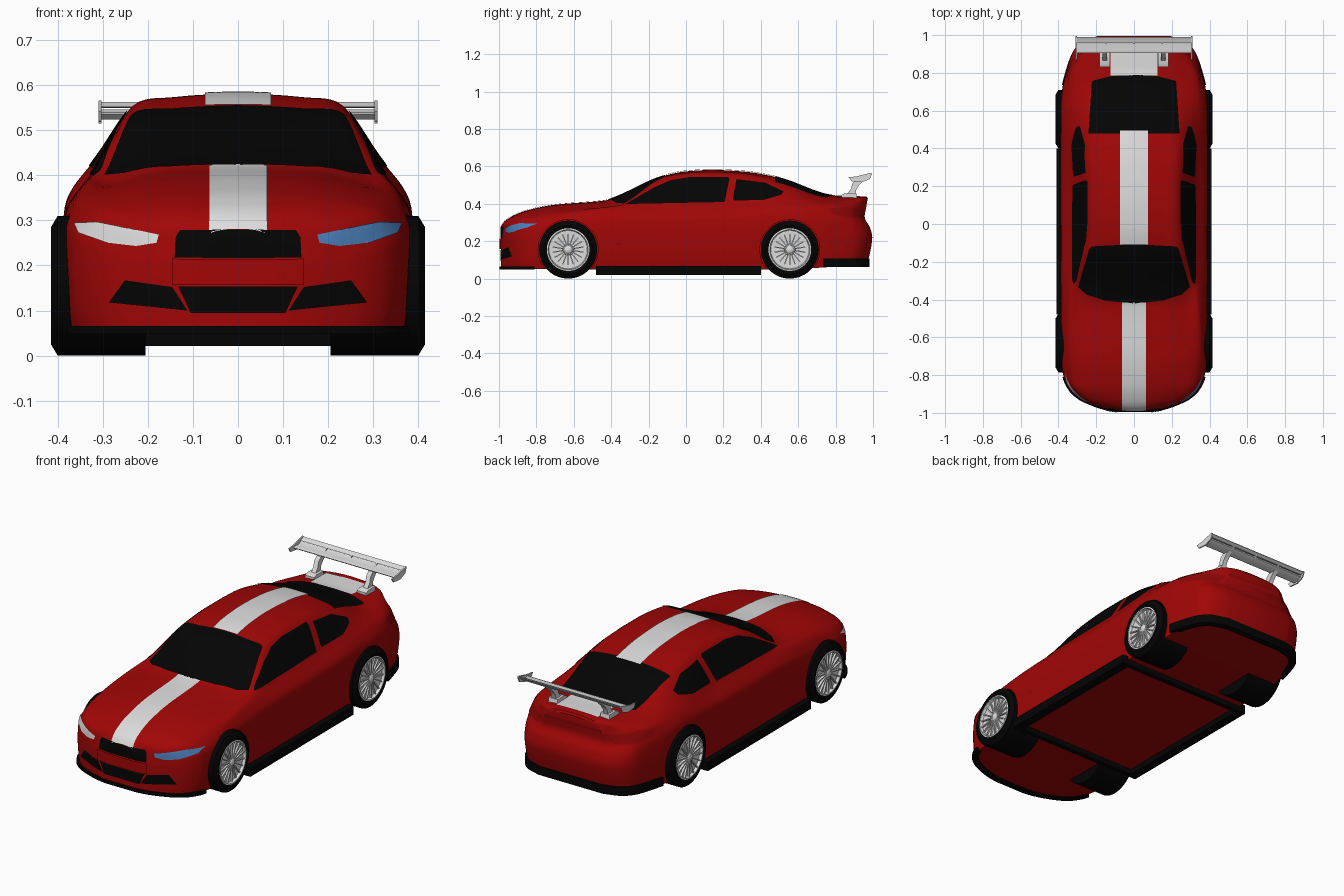
import bpy, bmesh, math
from mathutils import Vector, Matrix
from mathutils.bvhtree import BVHTree

if "Cube" in bpy.data.objects:
    bpy.data.objects.remove(bpy.data.objects["Cube"])


def material(name, rgb):
    m = bpy.data.materials.new(name)
    m.diffuse_color = (*rgb, 1)
    m.use_nodes = True
    m.node_tree.nodes["Principled BSDF"].inputs["Base Color"].default_value = m.diffuse_color
    return m


RED = material("red_paint", (.36, .0018, .0018))
DARK_RED = material("dark_red", (.27, .0015, .0015))
BLACK = material("black", (.0012, .0012, .0012))
GREY = material("light_grey", (.72, .72, .72))
BLUE = material("blue_lamp", (.07, .22, .5))


def finish(bm, name, mat, smooth=True, recalc=True):
    if recalc:
        bmesh.ops.recalc_face_normals(bm, faces=bm.faces)
    me = bpy.data.meshes.new(name)
    bm.to_mesh(me)
    bm.free()
    me.materials.append(mat)
    ob = bpy.data.objects.new(name, me)
    bpy.context.collection.objects.link(ob)
    if smooth:
        shade(ob)
    return ob


def shade(ob):
    bpy.ops.object.select_all(action='DESELECT')
    ob.select_set(True)
    bpy.context.view_layer.objects.active = ob
    bpy.ops.object.shade_smooth_by_angle(angle=math.radians(35))


def curve(*keys):
    """Monotone cubic curve through (position, value) keys."""
    xs, vs = zip(*keys)
    d = [(vs[i+1]-vs[i])/(xs[i+1]-xs[i]) for i in range(len(xs)-1)]
    t = [d[0]] + [2*a*b/(a+b) if a*b > 0 else 0 for a, b in zip(d, d[1:])] + [d[-1]]

    def f(x):
        x = min(max(x, xs[0]), xs[-1])
        i = max(k for k in range(len(d)) if xs[k] <= x)
        h = xs[i+1]-xs[i]
        s = (x-xs[i])/h
        return ((1+2*s)*(1-s)**2*vs[i] + s*(1-s)**2*h*t[i]
                + s*s*(3-2*s)*vs[i+1] + s*s*(s-1)*h*t[i+1])
    return f


# Body shape: half width, top line, roof/hood edge, belt and shoulder along y
W = curve((-.99, .09), (-.982, .14), (-.965, .2), (-.925, .29), (-.88, .34), (-.82, .37), (-.7, .388),
          (.6, .39), (.714, .38), (.8, .36), (.88, .33), (.93, .28), (.96, .19))
ZT = curve((-.99, .275), (-.97, .305), (-.93, .333), (-.85, .365), (-.7, .395), (-.43, .418),
           (-.38, .435), (-.12, .549), (0, .573), (.14, .581), (.3, .573), (.49, .541),
           (.77, .447), (.83, .44), (.95, .44), (.96, .43))
ZR = curve((-.99, .265), (-.97, .293), (-.93, .318), (-.85, .345), (-.7, .37), (-.43, .38),
           (-.34, .398), (-.12, .53), (.1, .553), (.3, .545), (.49, .507), (.77, .427),
           (.95, .425), (.96, .41))
WR = curve((-.99, .055), (-.94, .17), (-.85, .24), (-.43, .29), (-.34, .292), (-.12, .242),
           (.1, .235), (.3, .24), (.49, .245), (.77, .235), (.92, .2), (.96, .13))
WC = curve((-.99, .075), (-.94, .235), (-.85, .315), (-.6, .345), (-.34, .335), (-.1, .325),
           (.2, .325), (.5, .342), (.75, .33), (.88, .28), (.96, .17))
ZC = curve((-.99, .25), (-.94, .29), (-.85, .322), (-.6, .357), (-.34, .387), (0, .405),
           (.5, .405), (.75, .395), (.96, .38))
ZS = curve((-.99, .2), (-.94, .24), (-.85, .28), (-.6, .315), (-.3, .335), (.2, .34),
           (.55, .355), (.8, .34), (.96, .31))
ZB = curve((-.99, .055), (-.5, .05), (.5, .05), (.96, .075))
REAR = curve((.05, .005), (.1, .015), (.17, .03), (.22, .036), (.27, .025), (.33, -.005),
             (.38, .003), (.43, .012))


def warp(y, z):
    s = min(max((y-.8)/.16, 0), 1)
    return y + REAR(z)*s*s*(3-2*s)


def half_section(y):
    w, zb, zs, zr, zt = W(y), ZB(y), ZS(y), ZR(y), ZT(y)
    p = [(w*f, zb+(zs-zb)*k) for f, k in ((.96, 0), (.985, .2), (1, .55), (.992, .85), (.965, 1))]
    p += [(WC(y), ZC(y)), (WR(y), zr), (WR(y)*.6, zr+(zt-zr)*.74), (0, zt)]
    p = [Vector(q) for q in p]
    ext = [p[0]*2-p[1]] + p + [Vector((-p[-2].x, p[-2].y))]
    out = []
    for i in range(len(p)-1):
        a, b, c, d = ext[i:i+4]
        t1, t2 = (c-a)*.5, (d-b)*.5
        lim = (c-b).length*1.1          # limit tangents so short spans do not bulge
        t1, t2 = (t*min(1, lim/max(t.length, 1e-9)) for t in (t1, t2))
        for k in range(5):
            s = k/5
            out.append((1+2*s)*(1-s)**2*b + s*(1-s)**2*t1 + s*s*(3-2*s)*c + s*s*(s-1)*t2)
    return out + [p[-1]]


# Car body loft
bm = bmesh.new()
rings = []
for k in range(131):
    u = k/65-1
    y = -.015+.975*(.5*u+.5*math.sin(math.pi/2*u))
    h = half_section(y)
    ring = [(q.x, q.y) for q in h] + [(-q.x, q.y) for q in h[-2::-1]]
    rings.append([bm.verts.new((x, warp(y, z), z)) for x, z in ring])
m = len(rings[0])
for a, b in zip(rings, rings[1:]):
    for i in range(m):
        j = (i+1) % m
        bm.faces.new((a[i], a[j], b[j], b[i]))
for r in (rings[0], rings[-1]):
    for i in range(m//2-1):
        bm.faces.new((r[i], r[i+1], r[m-2-i], r[m-1-i]))
    bm.faces.new((r[m//2-1], r[m//2], r[m//2+1]))
bmesh.ops.recalc_face_normals(bm, faces=bm.faces)
TREE = BVHTree.FromBMesh(bm)
body = finish(bm, "car_body", RED, smooth=False)

# Wheel wells cut from the body
WHEELS = [(s, y) for s in (-1, 1) for y in (-.63, .555)]
bm = bmesh.new()
for s, y in WHEELS:
    bmesh.ops.create_cone(bm, cap_ends=True, segments=48, radius1=.16, radius2=.16, depth=.3,
                          matrix=Matrix.Translation((s*.345, y, .155)) @ Matrix.Rotation(math.pi/2, 4, 'Y'))
cutter = finish(bm, "wheel_well_cutter", RED, smooth=False)
cutter.hide_render = True
mod = body.modifiers.new("wells", 'BOOLEAN')
mod.operation, mod.object, mod.solver = 'DIFFERENCE', cutter, 'EXACT'
bpy.context.view_layer.objects.active = body
bpy.ops.object.modifier_apply(modifier="wells")
bpy.data.objects.remove(cutter)
shade(body)

VIEWS = {'top': (lambda u, v: (u, v, 2), (0, 0, -1)), 'front': (lambda u, v: (u, -2, v), (0, 1, 0)),
         'back': (lambda u, v: (u, 2, v), (0, -1, 0)), 'right': (lambda u, v: (2, u, v), (-1, 0, 0)),
         'left': (lambda u, v: (-2, u, v), (1, 0, 0))}


def plate(name, poly, view, mat, step=.012, lift=.003):
    """Thin plate: convex outline projected onto the body."""
    if sum(a[0]*b[1]-b[0]*a[1] for a, b in zip(poly, poly[1:]+poly[:1])) < 0:
        poly = poly[::-1]
    us, vs = zip(*poly)
    du, dv = max(us)-min(us), max(vs)-min(vs)
    bm = bmesh.new()
    bmesh.ops.create_grid(bm, x_segments=int(du/step)+2, y_segments=int(dv/step)+2, size=.5,
                          matrix=Matrix.Translation(((max(us)+min(us))/2, (max(vs)+min(vs))/2, 0))
                          @ Matrix.Diagonal((du, dv, 1, 1)))
    for a, b in zip(poly, poly[1:]+poly[:1]):
        bmesh.ops.bisect_plane(bm, geom=bm.verts[:]+bm.edges[:]+bm.faces[:], dist=1e-6,
                               plane_co=(*a, 0), plane_no=(b[1]-a[1], a[0]-b[0], 0), clear_outer=True)
    origin, ray = VIEWS[view]
    for v in bm.verts:
        o = Vector(origin(v.co.x, v.co.y))
        hit, n, _, _ = TREE.ray_cast(o, Vector(ray))
        if hit is None:
            hit, n, _, _ = TREE.find_nearest(o+Vector(ray)*1.2)
        v.co = hit+n*lift
    if view in ('back', 'left'):
        bmesh.ops.reverse_faces(bm, faces=bm.faces)
    return finish(bm, name, mat, recalc=False)


def sym(half):
    return half + [(-u, v) for u, v in half[::-1] if u]


def rect(w, v0, v1):
    return [(-w, v0), (w, v0), (w, v1), (-w, v1)]


# Glass
plate("windshield", sym([(0, -.42), (.15, -.405), (.25, -.373), (.296, -.333), (.235, -.13), (.222, -.118), (0, -.106)]), 'top', BLACK)
plate("rear_window", sym([(.24, .478), (.222, .757), (.12, .783), (0, .79)]), 'top', BLACK)
for side in ('left', 'right'):
    plate(side+"_door_window", [(-.32, .397), (-.168, .488), (-.08, .525), (.02, .541), (.225, .541), (.232, .53), (.206, .408)], side, BLACK)
    plate(side+"_quarter_window", [(.25, .424), (.255, .415), (.42, .42), (.51, .447), (.52, .465), (.42, .512), (.27, .53)], side, BLACK)
    plate(side+"_fender_vent", [(-.4, .188), (-.36, .18), (-.34, .183), (-.35, .19)], side, DARK_RED)
    plate(side+"_tail_light", [(.76, .375), (.79, .342), (.86, .327), (.94, .325), (.955, .37), (.85, .382)], side, DARK_RED, step=.008)

# Stripes
plate("hood_stripe", rect(.064, -.987, -.415), 'top', GREY, step=.008)
plate("roof_stripe", rect(.073, -.107, .494), 'top', GREY, lift=.005)
plate("trunk_stripe", rect(.125, .787, .93), 'top', GREY)

# Front face details
plate("upper_grille", sym([(.128, .278), (.138, .262), (.14, .217)]), 'front', BLACK)
plate("lower_grille", sym([(.132, .153), (.105, .095)]), 'front', BLACK)
LAMP = ((.175, .268), (.18, .25), (.225, .243), (.29, .25), (.352, .272), (.362, .293), (.313, .296), (.247, .283))
for s, name, mat in ((1, "right", BLUE), (-1, "left", GREY)):
    plate(name+"_headlight", [(s*u, v) for u, v in LAMP], 'front', mat, step=.006)
    plate(name+"_intake", [(s*u, v) for u, v in ((.25, .167), (.145, .152), (.112, .1), (.285, .118))], 'front', BLACK, step=.008)


def box(bm, x0, x1, y0, y1, z0, z1, rot=Matrix()):
    bmesh.ops.create_cube(bm, size=1, matrix=rot @ Matrix.Translation(((x0+x1)/2, (y0+y1)/2, (z0+z1)/2))
                          @ Matrix.Diagonal((x1-x0, y1-y0, z1-z0, 1)))


def lip(name, y0, y1, z0, z1, out):
    """Bumper strip following the plan outline of one end of the body."""
    n, d = 24, math.copysign(1, y1-y0)
    half = []
    for k in range(n+1):
        t = 1-(1-k/n)**2
        y = y0+(y1-y0)*t
        half.append((W(y), warp(y, z1), t))
    bm = bmesh.new()
    loops = []
    for s, path in ((1, half), (-1, half[::-1])):
        for x, y, t in path:
            o, i = (s*(x+out*(1-.5*t)), y+d*out*t), (s*x*.92, y-d*.03*t)
            loops.append([bm.verts.new((*p, z)) for p, z in ((o, z0), (o, z1), (i, z1), (i, z0))])
    for a, b in zip(loops, loops[1:]):
        for i in range(4):
            bm.faces.new((a[i], a[i-1], b[i-1], b[i]))
    bm.faces.new(loops[0])
    bm.faces.new(loops[-1])
    finish(bm, name, BLACK)


lip("front_splitter", -.81, -.99, .048, .066, .006)
lip("rear_diffuser", .735, .96, .062, .108, .005)

# Plate panel between the grilles, curved with the nose
plate("plate_panel", rect(.145, .157, .214), 'front', RED, lift=.008)

# Side skirts and cross bars framing the floor
bm = bmesh.new()
for s in (-1, 1):
    box(bm, s*.385-.025, s*.385+.025, -.48, .4, .02, .068)
for y in (-.48, .375):
    box(bm, -.37, .37, y, y+.025, .021, .06)
finish(bm, "side_skirts", BLACK, smooth=False)


def lathe(name, profile, s, y, mat):
    bm = bmesh.new()
    vs = [bm.verts.new((s*x, y, .155+r)) for x, r in profile]
    es = [bm.edges.new(p) for p in zip(vs, vs[1:])]
    bmesh.ops.spin(bm, geom=vs+es, cent=(0, y, .155), axis=(1, 0, 0), angle=math.tau, steps=48)
    bmesh.ops.remove_doubles(bm, verts=bm.verts, dist=1e-5)
    finish(bm, name, mat)


# Wheels: tyre, dished rim and thin spokes
for s, y in WHEELS:
    tag = ("front" if y < 0 else "rear") + ("_right" if s > 0 else "_left")
    lathe(tag+"_tyre", [(.205, 0), (.205, .155), (.4, .155), (.415, .13), (.41, .114), (.38, .112), (.38, 0)], s, y, BLACK)
    lathe(tag+"_rim", [(.382, 0), (.382, .114), (.412, .114), (.414, .107), (.4, .102), (.396, .03), (.403, .025), (.412, .015), (.414, 0)], s, y, GREY)
    bm = bmesh.new()
    for k in range(18):
        rot = Matrix.Translation((s*.4, y, .155)) @ Matrix.Rotation(math.tau*k/18, 4, 'X')
        box(bm, -.01, .007, -.003, .003, .018, .107, rot)
    finish(bm, tag+"_spokes", GREY, smooth=False)


def prism(name, profile, x0, x1, mat):
    bm = bmesh.new()
    f = bm.faces.new([bm.verts.new((x0, y, z)) for y, z in profile])
    g = bmesh.ops.extrude_face_region(bm, geom=[f])["geom"]
    bmesh.ops.translate(bm, vec=(x1-x0, 0, 0), verts=[v for v in g if isinstance(v, bmesh.types.BMVert)])
    finish(bm, name, mat)


# Rear wing
prism("wing_blade", [(.905, .535), (.92, .54), (.945, .536), (.972, .546), (.97, .54), (.945, .525), (.92, .524)], -.308, .308, GREY)
prism("wing_flap", [(.962, .552), (.975, .556), (.99, .563), (.991, .559), (.976, .549)], -.308, .308, GREY)
for s, tag in ((-1, "left"), (1, "right")):
    prism(tag+"_wing_endplate", [(.87, .542), (.91, .546), (.99, .566), (.994, .56), (.982, .532), (.94, .515), (.885, .52)], s*.303, s*.31, GREY)
    prism(tag+"_wing_strut", [(.86, .45), (.905, .45), (.912, .48), (.93, .505), (.955, .528), (.91, .528), (.89, .51), (.882, .48)], s*.142, s*.168, GREY)
    prism(tag+"_wing_foot", [(.832, .425), (.832, .448), (.85, .456), (.91, .456), (.915, .425)], s*.128, s*.182, GREY)
for x in (-.15, 0, .15):
    prism("flap_bracket", [(.95, .535), (.965, .552), (.985, .558), (.97, .54)], x-.004, x+.004, GREY)
